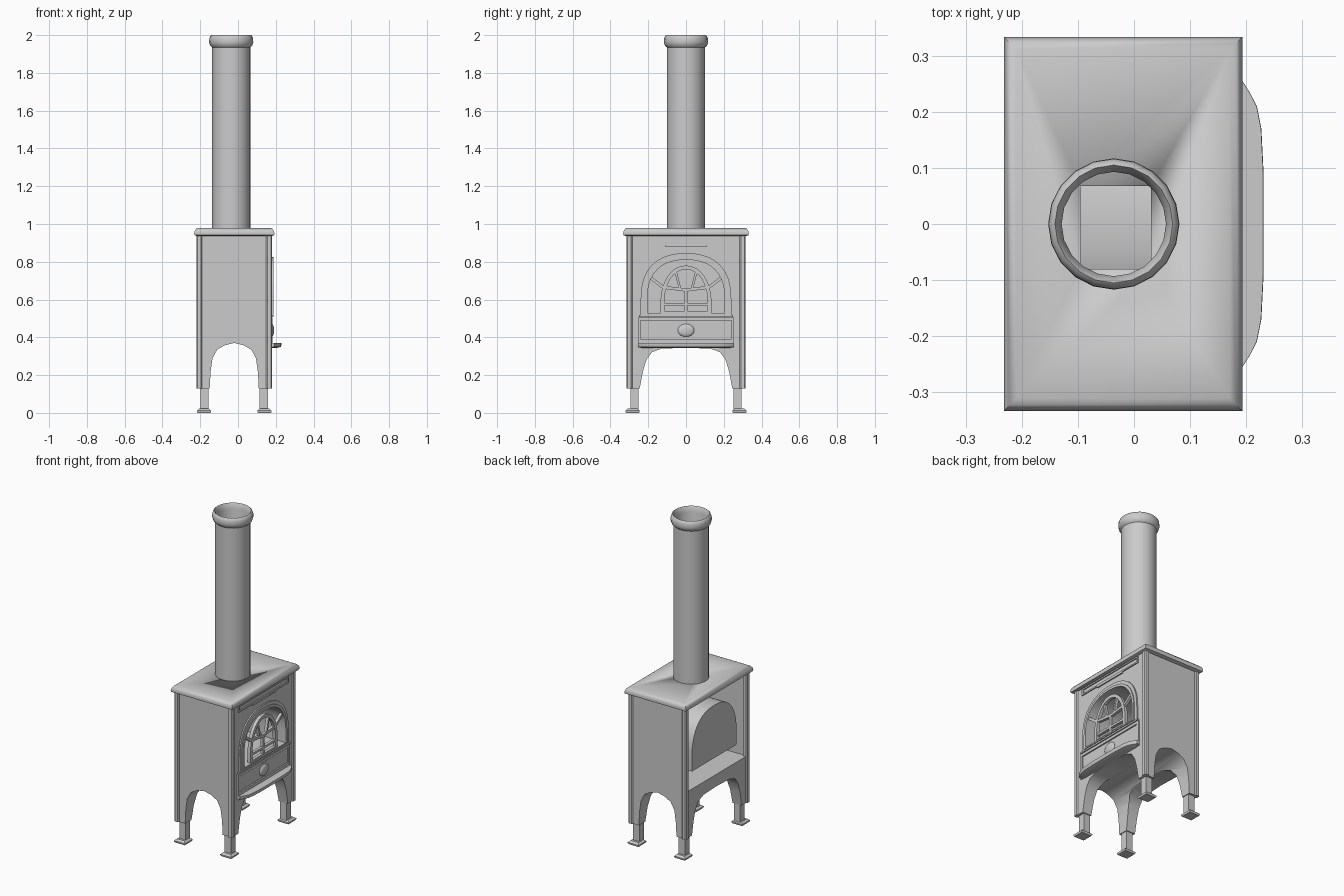
import bpy, bmesh, math

if "Cube" in bpy.data.objects:
    bpy.data.objects.remove(bpy.data.objects["Cube"])

CX = -0.02          # centre of the stove body in x


def finish(name, bm, smooth=True):
    bmesh.ops.remove_doubles(bm, verts=bm.verts, dist=1e-5)
    bmesh.ops.recalc_face_normals(bm, faces=bm.faces)
    me = bpy.data.meshes.new(name)
    bm.to_mesh(me)
    bm.free()
    ob = bpy.data.objects.new(name, me)
    bpy.context.collection.objects.link(ob)
    if smooth:
        bpy.ops.object.select_all(action='DESELECT')
        ob.select_set(True)
        bpy.context.view_layer.objects.active = ob
        bpy.ops.object.shade_smooth_by_angle(angle=math.radians(35))
    return ob


def prism(name, loops, axis, a, b):
    """Extrude 2D loops (extra loops are holes) along an axis from a to b."""
    cu = bpy.data.curves.new(name, 'CURVE')
    cu.dimensions, cu.fill_mode, cu.extrude = '2D', 'BOTH', abs(b - a) / 2
    for loop in loops:
        sp = cu.splines.new('POLY')
        sp.points.add(len(loop) - 1)
        for p, (u, v) in zip(sp.points, loop):
            p.co = (u, v, 0, 1)
        sp.use_cyclic_u = True
    tmp = bpy.data.objects.new("tmp", cu)
    bpy.context.collection.objects.link(tmp)
    dg = bpy.context.evaluated_depsgraph_get()
    me = bpy.data.meshes.new_from_object(tmp.evaluated_get(dg))
    bm = bmesh.new()
    bm.from_mesh(me)
    bpy.data.objects.remove(tmp)
    m = (a + b) / 2
    for v in bm.verts:
        x, y, z = v.co
        v.co = (z + m, x, y) if axis == 'X' else (x, z + m, y) if axis == 'Y' else (x, y, z + m)
    return finish(name, bm)


def loft(name, sections):
    """Skin equal-length 3D loops and cap both ends."""
    bm = bmesh.new()
    rows = [[bm.verts.new(p) for p in s] for s in sections]
    n = len(rows[0])
    for r, s in zip(rows, rows[1:]):
        for i in range(n):
            bm.faces.new((r[i], r[(i + 1) % n], s[(i + 1) % n], s[i]))
    bm.faces.new(rows[0])
    bm.faces.new(rows[-1])
    return finish(name, bm)


def rect(x0, x1, y0, y1, z=None):
    pts = [(x0, y0), (x1, y0), (x1, y1), (x0, y1)]
    return pts if z is None else [(x, y, z) for x, y in pts]


def arch(hw, z0, zs, zt, n=20, e=2.4):
    """Round-headed arch outline: straight sides to zs, crown at zt."""
    pts = [(-hw, z0), (hw, z0)]
    for i in range(n + 1):
        t = math.pi * i / n
        c, s = math.cos(t), max(math.sin(t), 0)
        pts.append((math.copysign(abs(c) ** (2 / e), c) * hw, zs + (zt - zs) * s ** (2 / e)))
    return pts


def bar(name, p, q, w=0.016):
    dx, dz = q[0] - p[0], q[1] - p[1]
    k = w / 2 / math.hypot(dx, dz)
    ox, oz = -dz * k, dx * k
    return prism(name, [[(p[0] + ox, p[1] + oz), (p[0] - ox, p[1] - oz),
                         (q[0] - ox, q[1] - oz), (q[0] + ox, q[1] + oz)]], 'X', 0.16, 0.178)


def cut(ob, cutter):
    md = ob.modifiers.new("cut", 'BOOLEAN')
    md.operation, md.solver, md.object = 'DIFFERENCE', 'EXACT', cutter
    bpy.context.view_layer.objects.active = ob
    bpy.ops.object.modifier_apply(modifier=md.name)
    bpy.data.objects.remove(cutter)


def mirrored(half):
    return half + [(-u, v) for u, v in reversed(half) if u]


# Base block with arches cut both ways, leaving four legs
base = prism("base_and_legs", [rect(-0.213, 0.173, -0.308, 0.308)], 'Z', 0.13, 0.42)
side = mirrored([(0.13, 0.1), (0.13, 0.13), (0.125, 0.22), (0.115, 0.29), (0.09, 0.335), (0.05, 0.358), (0, 0.37)])
cut(base, prism("side_cutter", [[(u + CX, v) for u, v in side]], 'Y', -0.5, 0.5))
front = mirrored([(0.25, 0.1), (0.245, 0.13), (0.228, 0.22), (0.21, 0.28), (0.18, 0.322), (0.13, 0.34), (0, 0.345)])
cut(base, prism("front_cutter", [front], 'X', -0.5, 0.5))
bpy.ops.object.select_all(action='DESELECT')
base.select_set(True)
bpy.context.view_layer.objects.active = base
bpy.ops.object.shade_smooth_by_angle(angle=math.radians(35))

# Side walls and front wall with the arched opening; the back stays open
for s in (-1, 1):
    prism("side_wall", [rect(-0.213, 0.173, 0.42, 0.945)], 'Y', s * 0.295, s * 0.308)
door_in = arch(0.205, 0.53, 0.6, 0.81)
prism("front_wall", [rect(-0.3, 0.3, 0.41, 0.945), door_in], 'X', 0.158, 0.173)

# Corner posts with chamfered edges, adjustable feet beneath
for sx in (-1, 1):
    for sy in (-1, 1):
        px, py = CX + sx * 0.185, sy * 0.30
        c, h = 0.006, 0.0155
        oct_ = [(-h + c, -h), (h - c, -h), (h, -h + c), (h, h - c), (h - c, h), (-h + c, h), (-h, h - c), (-h, -h + c)]
        prism("corner_post", [[(px + u, py + v) for u, v in oct_]], 'Z', 0.13, 0.945)
        fx, fy = CX + sx * 0.157, sy * 0.273
        prism("foot_stem", [rect(fx - 0.022, fx + 0.022, fy - 0.022, fy + 0.022)], 'Z', 0.01, 0.14)
        gx, gy = CX + sx * 0.16, sy * 0.283
        loft("foot_pad", [rect(gx - r, gx + r, gy - r, gy + r, z)
                          for r, z in ((0.034, 0), (0.038, 0.006), (0.038, 0.012), (0.026, 0.022))])

# Top plate with rounded rim and a square flue hole
top = loft("top_plate", [rect(-0.232 + i, 0.193 - i, -0.333 + i, 0.333 - i, z)
                         for i, z in ((0.014, 0.936), (0.002, 0.941), (0, 0.95), (0.003, 0.963),
                                      (0.011, 0.975), (0.022, 0.98))])
cut(top, prism("flue_cutter", [rect(-0.095, 0.03, -0.08, 0.068)], 'Z', 0.9, 1.0))

# Flue pipe with rolled collar, open at the top
bm = bmesh.new()
profile = [(0.093, 0.978), (0.101, 0.978), (0.101, 1.935), (0.112, 1.945), (0.117, 1.962), (0.116, 1.982),
           (0.111, 1.995), (0.105, 2.0), (0.1, 1.992), (0.093, 1.965)]
N = 20
rings = [[bm.verts.new((-0.036 + r * math.cos(2 * math.pi * i / N), r * math.sin(2 * math.pi * i / N), z))
          for i in range(N)] for r, z in profile]
for k, r in enumerate(rings):
    s = rings[(k + 1) % len(rings)]
    for i in range(N):
        bm.faces.new((r[i], r[(i + 1) % N], s[(i + 1) % N], s[i]))
finish("flue_pipe", bm)

# Arched firebox behind the door
prism("firebox_vault", [arch(0.22, 0.515, 0.6, 0.845), door_in], 'X', -0.185, 0.16)
prism("firebox_back", [arch(0.22, 0.515, 0.6, 0.845)], 'X', -0.195, -0.185)

# Door frame: stepped arch rings
prism("door_frame", [arch(0.24, 0.51, 0.6, 0.845), arch(0.218, 0.524, 0.6, 0.823)], 'X', 0.17, 0.181)
prism("door_rim", [arch(0.22, 0.522, 0.6, 0.825), door_in], 'X', 0.165, 0.187)

# Window lattice
prism("lattice_arch", [arch(0.135, 0.525, 0.58, 0.78, e=2.1), arch(0.115, 0.54, 0.58, 0.76, e=2.1)], 'X', 0.16, 0.18)
bar("lattice_upright", (0, 0.53), (0, 0.66))
bar("lattice_rail", (-0.125, 0.575), (0.125, 0.575), 0.014)
for s in (-1, 1):
    bar("lattice_brace", (0, 0.65), (s * 0.12, 0.665))
    bar("lattice_spoke", (s * 0.115, 0.66), (s * 0.2, 0.725))
    bar("lattice_branch", (s * 0.03, 0.65), (s * 0.055, 0.75), 0.012)

# Upper vent trim
prism("vent_trim", [rect(-0.247, 0.247, 0.888, 0.93), rect(-0.235, 0.235, 0.897, 0.921)], 'X', 0.17, 0.18)
prism("vent_slider", [rect(-0.11, 0.11, 0.88, 0.889)], 'X', 0.17, 0.181)

# Ash drawer with frame and oval knob
prism("drawer_frame", [rect(-0.255, 0.255, 0.345, 0.505), rect(-0.24, 0.24, 0.39, 0.488)], 'X', 0.168, 0.182)
prism("drawer_front", [rect(-0.236, 0.236, 0.394, 0.484)], 'X', 0.168, 0.178)
prism("door_sill", [rect(-0.25, 0.25, 0.507, 0.517)], 'X', 0.168, 0.187)
bm = bmesh.new()
bmesh.ops.create_uvsphere(bm, u_segments=20, v_segments=10, radius=1)
for v in bm.verts:
    v.co = (0.179 + v.co.x * 0.012, v.co.y * 0.044, 0.437 + v.co.z * 0.034)
finish("drawer_knob", bm)

# Curved ash lip
edge = mirrored([(0.255, 0.193), (0.235, 0.206), (0.21, 0.219), (0.17, 0.227), (0.09, 0.231), (0, 0.231)])
edge = [(0.255, 0.165)] + edge + [(-0.255, 0.165)]
loft("ash_lip", [[(0.165 + (x - 0.165) * k, y * j, z) for y, x in edge]
                 for k, j, z in ((0.6, 0.9, 0.343), (0.93, 0.99, 0.35), (1, 1, 0.36), (0.99, 1, 0.371))])
